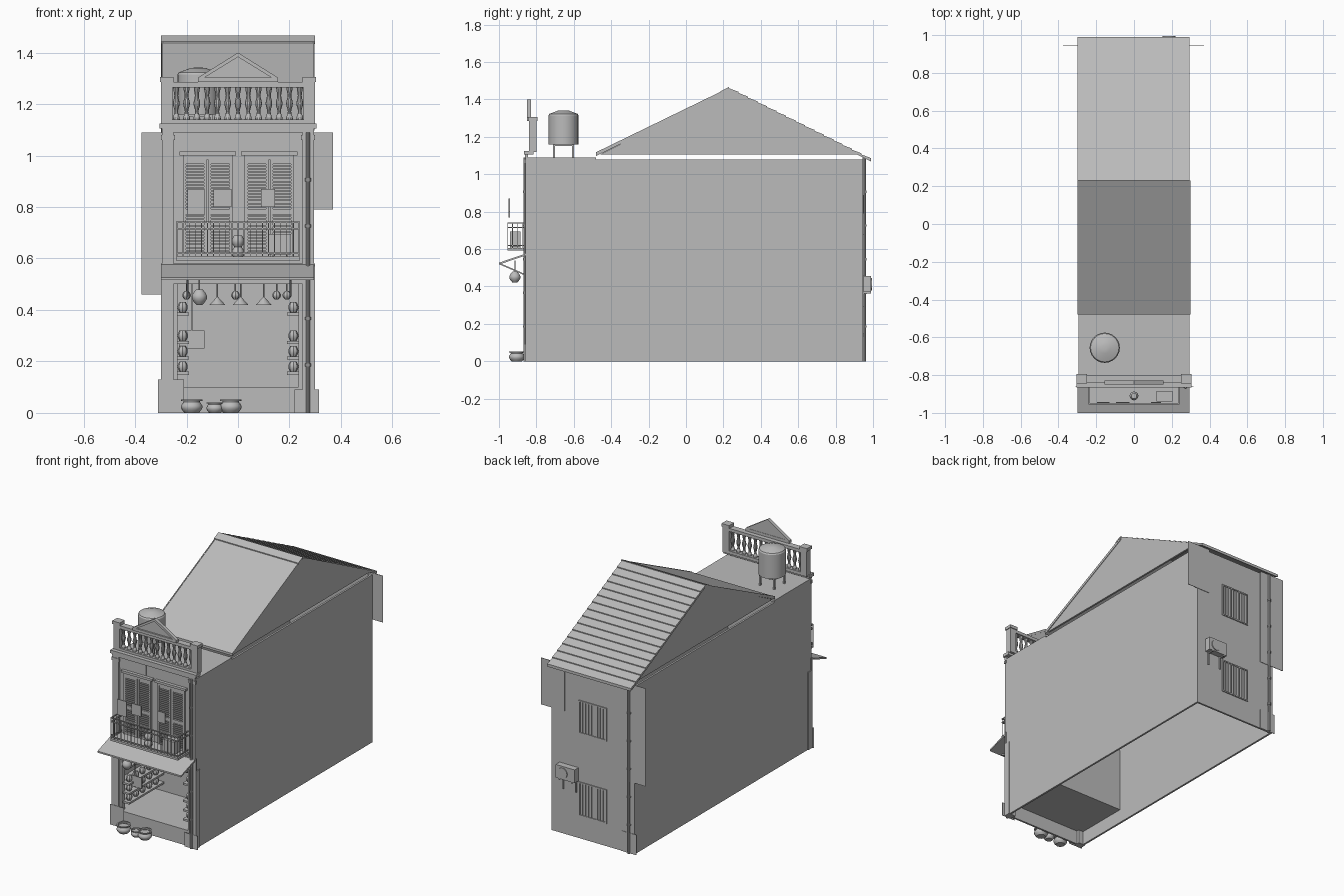
import bpy, bmesh, math
from mathutils import Vector

if "Cube" in bpy.data.objects:
    bpy.data.objects.remove(bpy.data.objects["Cube"])

grey = bpy.data.materials.new("plain_grey")
grey.use_nodes = True
grey.diffuse_color = (0.5, 0.5, 0.5, 1)
grey.node_tree.nodes["Principled BSDF"].inputs["Base Color"].default_value = grey.diffuse_color

# Shared levels and edges of the building
SIDE, FRONT, BACK = 0.295, -0.845, 0.945
FLOOR, CEILING, BALCONY, DECK = 0.1, 0.5, 0.6, 1.09
EAVE, RIDGE, RIDGE_Y = 1.105, 1.46, 0.23
TERRACE_END, SHOP_END, BALCONY_EDGE = -0.48, -0.48, -0.955
THIN, HAIR = 0.012, 0.003


def finish(name, bm, smooth=False):
    bmesh.ops.recalc_face_normals(bm, faces=bm.faces)
    mesh = bpy.data.meshes.new(name)
    bm.to_mesh(mesh)
    bm.free()
    mesh.materials.append(grey)
    part = bpy.data.objects.new(name, mesh)
    bpy.context.collection.objects.link(part)
    if smooth:
        bpy.ops.object.select_all(action="DESELECT")
        part.select_set(True)
        bpy.context.view_layer.objects.active = part
        bpy.ops.object.shade_smooth_by_angle()
    return part


def boxes(name, *items):
    """Each box is given by its x, y and z ranges."""
    bm = bmesh.new()
    for ranges in items:
        for vert in bmesh.ops.create_cube(bm, size=1)["verts"]:
            vert.co = [high if side > 0 else low for side, (low, high) in zip(vert.co, ranges)]
    return finish(name, bm)


def both_sides(*items):
    return [*items, *(((-x[1], -x[0]), y, z) for x, y, z in items)]


def around(middle, half):
    return (middle - half, middle + half)


def above(level, height):
    return (level, level + height)


def proud(depth):
    """Depth range of a part standing out from the front wall."""
    return (FRONT - depth, FRONT)


def spread(start, end, count):
    return [start + (end - start) * i / (count - 1) for i in range(count)]


def prism(name, points, start, end, axis="x"):
    """Profile in yz swept along x, or in xz swept along y."""
    bm = bmesh.new()

    def place(point, t):
        return Vector((t, *point)) if axis == "x" else Vector((point[0], t, point[1]))

    face = bm.faces.new([bm.verts.new(place(p, start)) for p in points])
    swept = bmesh.ops.extrude_face_region(bm, geom=[face])["geom"]
    bmesh.ops.translate(bm, vec=place((0, 0), end - start),
                        verts=[g for g in swept if isinstance(g, bmesh.types.BMVert)])
    return finish(name, bm)


def sloping_sheet(name, low, high, thickness, start, end):
    """Thin sheet between two yz points, with its top on them."""
    under = [(y, z - thickness) for y, z in (high, low)]
    return prism(name, [low, high, *under], start, end)


def lathe(name, profile, spots, sides=12):
    """Turned (radius, height) profile, repeated at each spot."""
    bm = bmesh.new()
    turns = [math.tau * i / sides for i in range(sides)]
    for x, y, z in spots:
        rings = [[bm.verts.new((x + r * math.cos(a), y + r * math.sin(a), z + h)) for a in turns]
                 for r, h in profile]
        for low, high in zip(rings, rings[1:]):
            for i in range(sides):
                bm.faces.new((low[i - 1], low[i], high[i], high[i - 1]))
        bm.faces.new(rings[0])
        bm.faces.new(rings[-1])
    return finish(name, bm, True)


def bulge(radius, height, neck=0.6, steps=6):
    """Rounded jar outline with a narrower foot and neck."""
    return [(radius * (neck + (1 - neck) * math.sin(math.pi * t)), height * t) for t in spread(0, 1, steps)]


# Shell: side walls, back wall, upper front wall, terrace deck
full, whole_depth = (-SIDE, SIDE), (FRONT, BACK)
shop_depth = (FRONT, SHOP_END)
boxes("side_walls", *both_sides(((SIDE - THIN, SIDE), whole_depth, (0, DECK - THIN))))
boxes("back_wall", (full, (BACK - THIN, BACK), (0, DECK - THIN)))
boxes("upper_front_wall", (full, above(FRONT, THIN), (CEILING, DECK)))
boxes("terrace_deck", (full, (FRONT, TERRACE_END), (DECK - THIN, DECK)))

# Shop interior
boxes("shop_floor", (full, shop_depth, (FLOOR - THIN, FLOOR)))
boxes("shop_front_step", (full, above(FRONT, THIN), (0, FLOOR)))
boxes("shop_back_wall", (full, above(SHOP_END, THIN), (FLOOR - THIN, CEILING)))
boxes("shop_ceiling", (full, shop_depth, above(CEILING, THIN)))
shelf_levels = [FLOOR + step for step in (0.06, 0.12, 0.18, 0.29)]
boxes("shop_shelves", *both_sides(*(((0.19, SIDE), (FRONT + THIN, SHOP_END), (z - THIN, z)) for z in shelf_levels)))
lathe("shelf_jars", bulge(0.02, 0.04),
      [(x, y, z) for x in (-0.215, 0.215) for y in spread(-0.8, SHOP_END - 0.05, 5) for z in shelf_levels], 8)
boxes("hanging_sign", (around(-0.18, 0.05), around(-0.79, HAIR), (0.25, 0.32)),
      (around(-0.18, HAIR), around(-0.79, HAIR), (0.32, CEILING)))
lathe("shop_lamps", [(0.03, 0), (HAIR, 0.03), (HAIR, CEILING - 0.42)], [(x, -0.68, 0.42) for x in spread(-0.08, 0.1, 3)])


def lantern(radius, drop):
    return bulge(radius, radius * 2, neck=0.4) + [(HAIR, radius * 2), (HAIR, drop)]


lathe("awning_lantern", lantern(0.03, 0.12), [(-0.15, -0.915, 0.42)])
lathe("small_lanterns", lantern(0.017, 0.06), [(x, -0.79, CEILING - 0.06) for x in (-0.2, -0.01, 0.15, 0.19)], 8)

# Front columns, floor band and cornice
boxes("front_pilasters", *both_sides(((0.25, 0.3), (FRONT - THIN, FRONT + 0.03), (0, CEILING)),
                                     ((0.235, 0.25), (FRONT, FRONT + 0.03), (FLOOR, CEILING)),
                                     ((0.25, SIDE), proud(THIN), (CEILING, DECK)),
                                     ((0.245, 0.3), proud(0.015), around(DECK - 0.02, 0.01))))
boxes("floor_band", (around(0, 0.3), proud(THIN), (CEILING, BALCONY - 0.02)))
boxes("cornice", (full, proud(0.015), above(DECK, 0.015)),
      (around(0, 0.305), (FRONT - 0.02, FRONT + 0.03), above(DECK + 0.015, 0.02)))


# Thin panels lying on the front and back walls
def panel(x, y, z):
    return (x, above(y, HAIR), z)


foot = FRONT - THIN - HAIR
boxes("front_panels", panel((-0.31, -0.21), foot, (0, 0.13)), panel((0.22, 0.315), foot, (0, 0.09)),
      panel((-0.25, -0.06), FRONT - HAIR, (1.02, DECK)), panel((0.1, 0.14), FRONT - HAIR, (1.02, DECK)))
boxes("back_panels", panel((-0.375, -0.2), BACK, (0.46, DECK)), panel((0.2, 0.37), BACK, (0.79, DECK)),
      panel((-0.31, -0.2), BACK, (0, 0.13)))

# Shuttered balcony doors
frames, louvres = [], []
door_top = 1.0
for door in (-0.118, 0.122):
    frames.append((around(door, 0.11), proud(0.02), above(door_top, 0.015)))
    frames.append((around(door, 0.095), proud(THIN), (door_top - 0.015, door_top)))
    for leaf in (door - 0.049, door + 0.049):
        inner = around(leaf, 0.036)
        frames += [(around(x, 0.006), proud(THIN), (BALCONY, door_top)) for x in around(leaf, 0.041)]
        frames += [(inner, proud(0.009), above(z, 0.02)) for z in (BALCONY, 0.77, 0.968)]
        louvres += [(inner, proud(0.008), around(z, HAIR)) for z in spread(BALCONY + 0.03, 0.96, 28)]
boxes("shutter_frames", *frames)
boxes("shutter_louvres", *louvres)
boxes("balcony_signs", *((around(x, half), around(-0.945, HAIR), (low, 0.87))
                         for x, half, low in ((-0.163, 0.033, 0.77), (-0.06, 0.035, 0.8), (0.117, 0.027, 0.8))))

# Balcony with railing
reach = 0.24
outer, returns = around(BALCONY_EDGE + HAIR, HAIR), (BALCONY_EDGE, FRONT)
boxes("balcony_floor", (around(0, reach), returns, around(BALCONY, 0.007)))
rails, rail_top = [], 0.74
for z in (0.62, 0.715, rail_top):
    rails.append((around(0, reach), outer, around(z, HAIR)))
    rails += both_sides((around(reach - HAIR, HAIR), returns, around(z, HAIR)))
boxes("balcony_rails", *rails)
pin = HAIR / 2
boxes("balcony_bars", *((around(x, pin), around(BALCONY_EDGE + HAIR, pin), (BALCONY, rail_top))
                        for x in spread(HAIR - reach, reach - HAIR, 21)),
      *both_sides(*((around(reach - HAIR, pin), around(y, pin), (BALCONY, rail_top))
                    for y in spread(BALCONY_EDGE, FRONT, 5)[1:-1])))
boxes("balcony_cooler", ((0.12, 0.205), (-0.94, -0.885), (0.615, 0.695)),
      *((around(x, HAIR), (-0.94, -0.885), (BALCONY, 0.615)) for x in (0.135, 0.19)))
lathe("balcony_pots", bulge(0.024, 0.045), [(0, -0.91, BALCONY + z) for z in (0, 0.045)])

# Sloping shop awning and its braces
awning_edge = (-1, 0.527)
sloping_sheet("awning", awning_edge, (FRONT, BALCONY - 0.02), 0.01, -0.3, SIDE)
for label, x in (("left", 0.2), ("right", -0.2)):
    sloping_sheet(label + "_awning_brace", awning_edge, (FRONT, 0.46), 0.008, x, x + 0.008)

# Roof parapet with turned balusters and pediment
parapet = around(-0.82, 0.02)
parapet_base, parapet_top = DECK + 0.03, 1.285
boxes("parapet_posts", *both_sides((around(0.277, 0.022), parapet, (parapet_base, parapet_top)),
                                   (around(0.277, 0.027), around(-0.82, 0.025), above(parapet_top, 0.02))))
boxes("parapet_rails", *((around(0, 0.26), parapet, above(z, 0.02)) for z in (parapet_base, parapet_top - 0.02)))
turned = [(0.01 - 0.004 * math.cos(math.tau * (2 * t + 0.5)) * (1 - t / 2), t * (parapet_top - parapet_base - 0.04))
          for t in spread(0, 1, 13)]
lathe("balusters", turned, [(x, -0.82, parapet_base + 0.02) for x in spread(-reach, reach, 13)], 10)


def gable_outline(half, rise, base=1.303):
    return [(-half, base), (0, base + rise), (half, base)]


prism("pediment_panel", gable_outline(0.14, 0.09), -0.84, -0.83, "y")
prism("pediment_moulding", gable_outline(0.155, 0.097) + gable_outline(0.13, 0.08)[::-1], -0.85, -0.828, "y")
boxes("pediment_base", (around(0, 0.155), (-0.85, -0.828), (parapet_top, 1.303)))

# Water tank on legs
tank_x, tank_y, tank_base = -0.155, -0.655, 1.16
tank = [(0.08, 0), (0.08, 0.155), (0.075, 0.163), (0.03, 0.18), (0.01, 0.182)]
lathe("water_tank", tank, [(tank_x, tank_y, tank_base)], 24)
boxes("tank_stand", (around(tank_x, 0.055), around(tank_y, 0.055), (tank_base - 0.01, tank_base)),
      *((around(x, 0.005), around(y, 0.005), (DECK, tank_base))
        for x in around(tank_x, 0.05) for y in around(tank_y, 0.05)))

# Gable roof: flat front sheet, stepped courses at the back
front_eave, back_eave = (TERRACE_END, EAVE + 0.01), (0.99, DECK - 0.01)
ridge = (RIDGE_Y, RIDGE)
for label, x in (("left", SIDE - THIN), ("right", -SIDE)):
    prism(label + "_gable", [(TERRACE_END + 0.02, EAVE), (BACK - 0.01, EAVE), (RIDGE_Y, RIDGE - 0.01)], x, x + THIN)
sloping_sheet("front_roof_sheet", front_eave, ridge, 0.015, -SIDE, SIDE)
courses, count = [], 15
for k in range(count):
    for t, lift in ((k / count, 0), ((k + 1) / count, 0.006)):
        courses.append((RIDGE_Y + (back_eave[0] - RIDGE_Y) * t, RIDGE + (back_eave[1] - RIDGE) * t + lift))
under = [(y, z - THIN) for y, z in (back_eave, ridge)]
prism("back_roof_courses", courses + under, -0.3, SIDE)
slope = (RIDGE - front_eave[1]) / (RIDGE_Y - TERRACE_END)
cap_drop = 0.045 * slope
sloping_sheet("ridge_cap", (RIDGE_Y - 0.045, RIDGE + 0.006 - cap_drop), (RIDGE_Y, RIDGE + 0.006), 0.01, -0.3, 0.3)
for label, x in (("left", SIDE), ("right", -SIDE)):
    sloping_sheet(label + "_roof_edge", (front_eave[0], front_eave[1] + HAIR), (RIDGE_Y, RIDGE + HAIR),
                  0.02, x - HAIR, x + HAIR)

# Drain pipes with collars
pipe = [(0.008, 0)]
for z in spread(0.18, 0.9, 5):
    pipe += [(0.008, z), (0.011, z), (0.011, z + THIN), (0.008, z + THIN)]
pipe.append((0.008, DECK))
lathe("drain_pipes", pipe, [(0.272, FRONT - 0.017, 0), (-0.262, BACK + 0.01, 0)], 10)

# Back windows with bars
bars = []
for low, high in ((0.15, 0.36), (0.68, 0.885)):
    bars += [(around(0, 0.1), above(BACK, 0.006), around(z, 0.004)) for z in (low, high)]
    bars += [(around(x, 0.004), above(BACK, 0.006), (low, high)) for x in spread(-0.095, 0.095, 4)]
    bars += [(around(x, pin), above(BACK, 0.005), (low, high)) for x in spread(-0.095, 0.095, 10)]
boxes("back_window_bars", *bars)

# Cooling unit on the back wall
cooler_base, cooler_front = 0.37, 0.99
boxes("back_cooler", ((0.1, 0.235), (BACK + 0.005, cooler_front), above(cooler_base, 0.085)))
fan = lathe("back_cooler_fan", [(0.034, 0), (0.034, 0.005)], [(0, 0, 0)], 16)
fan.rotation_euler.x = -math.pi / 2
fan.location = (0.185, cooler_front, cooler_base + 0.042)
boxes("cooler_brackets", *((around(x, 0.004), (BACK, cooler_front), (cooler_base - 0.007, cooler_base)) for x in (0.12, 0.21)),
      *((around(x, 0.004), above(BACK, 0.008), (0.29, cooler_base)) for x in (0.12, 0.21)))

# Pots on the pavement
for label, x, radius in (("right", -0.18, 0.042), ("middle", -0.09, 0.033), ("left", -0.028, 0.042)):
    outline = bulge(radius, radius * 1.1, neck=0.65)
    rim = [(radius, radius * 1.1), (radius, radius * 1.25), (radius * 0.8, radius * 1.25), (radius * 0.75, radius)]
    lathe(label + "_street_pot", outline + rim, [(x, -0.905, 0)], 16)
